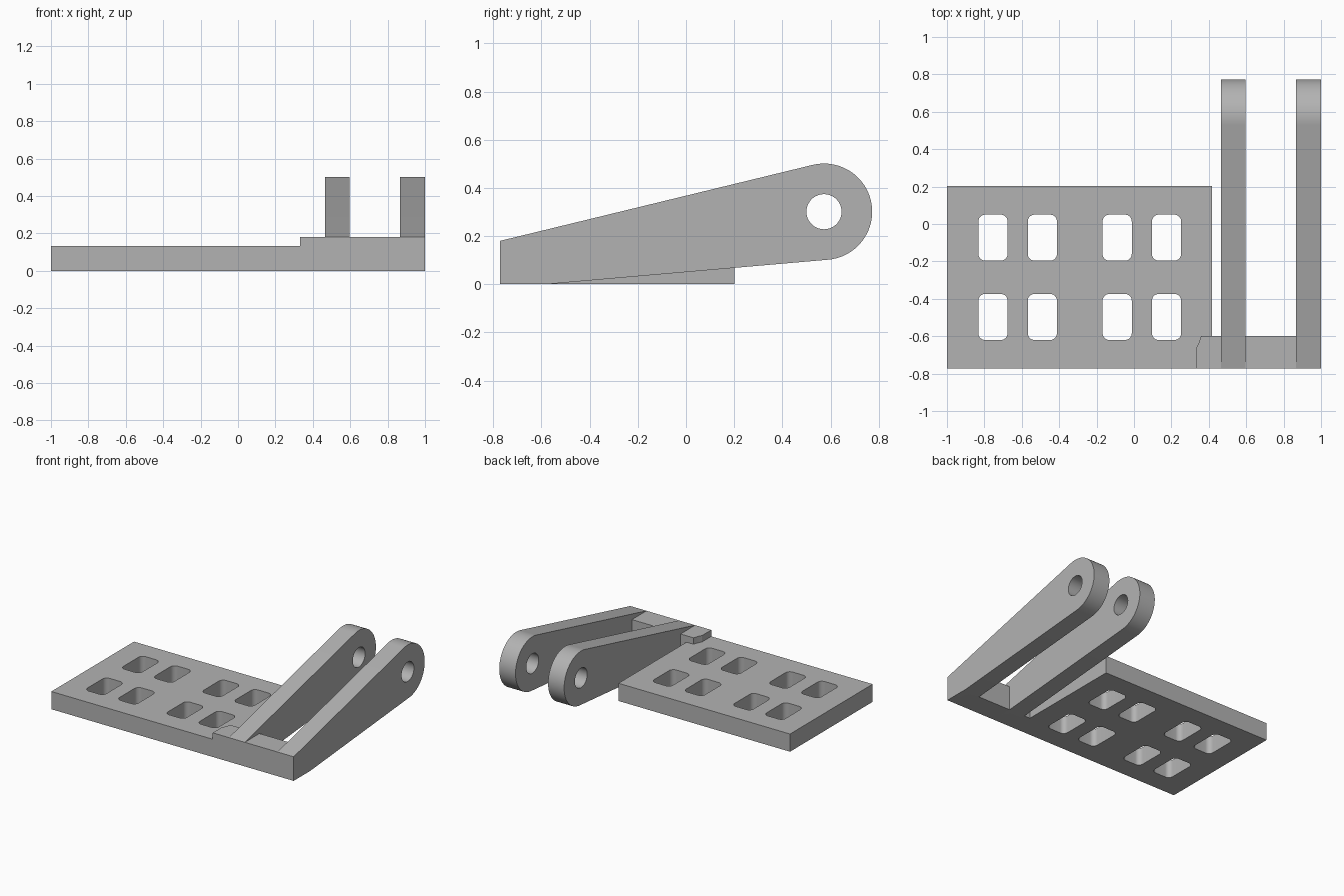
import bpy, bmesh, math
from mathutils import Matrix

if "Cube" in bpy.data.objects:
    bpy.data.objects.remove(bpy.data.objects["Cube"])

grey = bpy.data.materials.new("mid_grey")
grey.diffuse_color = (0.45, 0.45, 0.45, 1)
grey.use_nodes = True
grey.node_tree.nodes["Principled BSDF"].inputs["Base Color"].default_value = grey.diffuse_color


def arc(cx, cy, r, start, end, steps):
    """Points along an arc, angles in degrees."""
    return [(cx + r * math.cos(math.radians(start + (end - start) * i / steps)),
             cy + r * math.sin(math.radians(start + (end - start) * i / steps)))
            for i in range(steps + 1)]


def rounded_rect(cx, cy, w, h, r):
    pts = []
    for i, (sx, sy) in enumerate([(1, 1), (-1, 1), (-1, -1), (1, -1)]):
        pts += arc(cx + sx * (w / 2 - r), cy + sy * (h / 2 - r), r, 90 * i, 90 * i + 90, 8)
    return pts


def extrude_profile(name, loops, depth, matrix):
    """Solid from an outline plus holes, extruded from 0 to depth."""
    curve = bpy.data.curves.new(name + "_profile", 'CURVE')
    curve.dimensions = '2D'
    curve.fill_mode = 'BOTH'
    curve.extrude = depth / 2
    for loop in loops:
        spline = curve.splines.new('POLY')
        spline.points.add(len(loop) - 1)
        for point, (x, y) in zip(spline.points, loop):
            point.co = (x, y, 0, 1)
        spline.use_cyclic_u = True
    temp = bpy.data.objects.new(name + "_profile", curve)
    bpy.context.collection.objects.link(temp)
    bpy.context.view_layer.update()
    deps = bpy.context.evaluated_depsgraph_get()
    mesh = bpy.data.meshes.new_from_object(temp.evaluated_get(deps))
    bpy.data.objects.remove(temp)
    bpy.data.curves.remove(curve)

    # Weld the caps to the walls and place the solid
    bm = bmesh.new()
    bm.from_mesh(mesh)
    bmesh.ops.remove_doubles(bm, verts=bm.verts, dist=1e-5)
    bmesh.ops.transform(bm, verts=bm.verts, matrix=matrix @ Matrix.Translation((0, 0, depth / 2)))
    bmesh.ops.recalc_face_normals(bm, faces=bm.faces)
    bm.to_mesh(mesh)
    bm.free()
    mesh.name = name
    mesh.materials.clear()
    mesh.materials.append(grey)
    obj = bpy.data.objects.new(name, mesh)
    bpy.context.collection.objects.link(obj)
    bpy.ops.object.select_all(action='DESELECT')
    obj.select_set(True)
    bpy.context.view_layer.objects.active = obj
    bpy.ops.object.shade_smooth_by_angle(angle=math.radians(25))
    return obj


FRONT = -0.772

# Base plate with two rows of rounded windows
outline = [(-1, FRONT), (0.416, FRONT), (0.416, 0.202), (-1, 0.202)]
windows = [rounded_rect(x, y, 0.156, 0.246, 0.036)
           for x in (-0.754, -0.49, -0.09, 0.174) for y in (-0.073, -0.497)]
extrude_profile("base_plate", [outline] + windows, 0.132, Matrix())

# Cross bar joining the plate to the arms, with a clipped back corner
bar = [(0.332, FRONT), (1, FRONT), (1, -0.6), (0.358, -0.6), (0.348, -0.632), (0.332, -0.665)]
extrude_profile("cross_bar", [bar], 0.18, Matrix())

# Tapered arms: rounded end with a pin hole, profile drawn in the YZ plane
arm = [(FRONT, 0.18), (FRONT, 0), (-0.58, 0)] + arc(0.573, 0.301, 0.2, -85, 103.5, 40)
hole = arc(0.573, 0.301, 0.073, 0, 350, 35)
for name, x, width in (("left_arm", 0.465, 0.132), ("right_arm", 0.866, 0.134)):
    to_yz = Matrix(((0, 0, 1, x), (1, 0, 0, 0), (0, 1, 0, 0), (0, 0, 0, 1)))
    extrude_profile(name, [arm, hole], width, to_yz)
